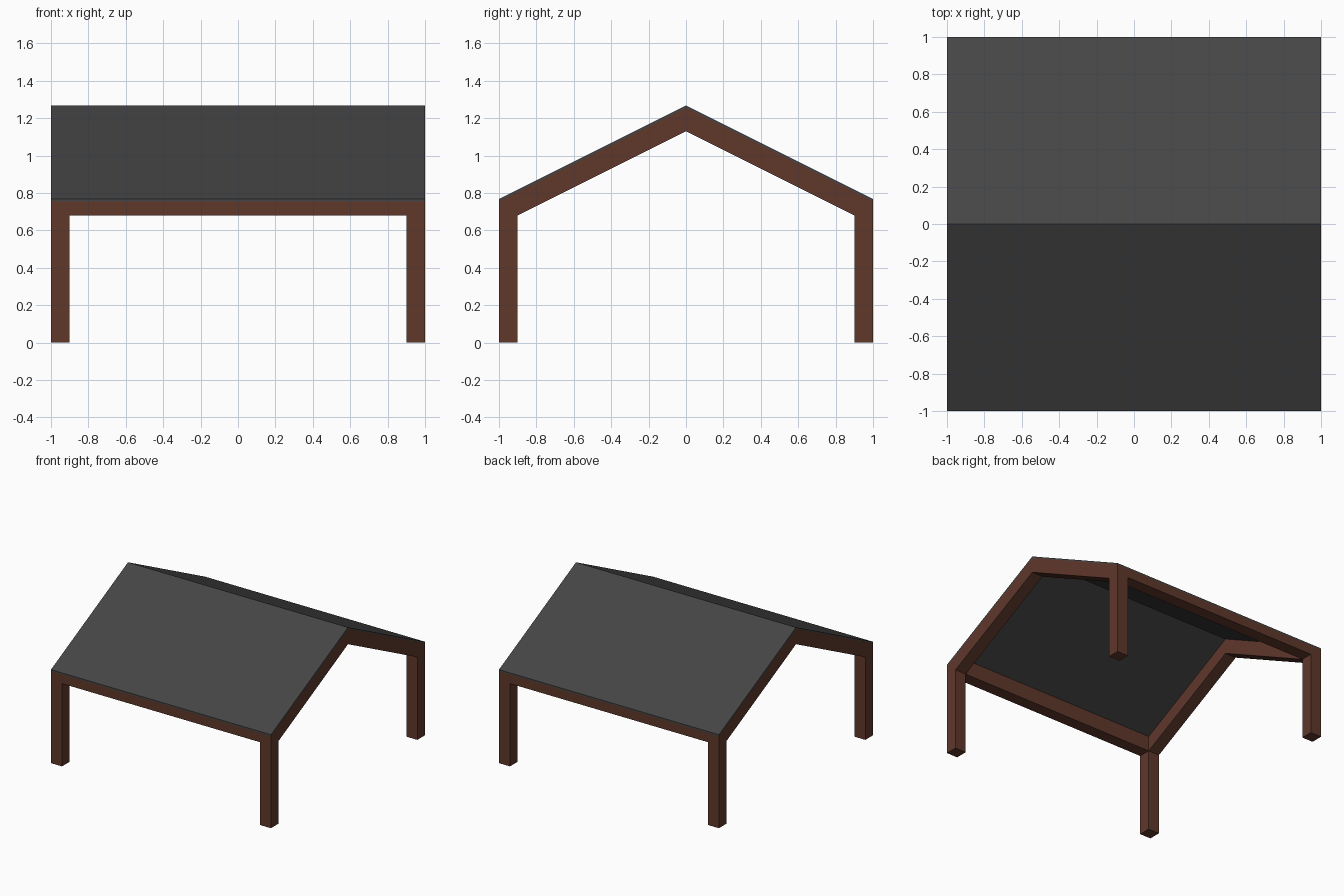
import bpy, bmesh

if "Cube" in bpy.data.objects:
    bpy.data.objects.remove(bpy.data.objects["Cube"])

def material(name, rgb):
    m = bpy.data.materials.new(name)
    m.diffuse_color = (*rgb, 1)
    m.use_nodes = True
    m.node_tree.nodes["Principled BSDF"].inputs["Base Color"].default_value = m.diffuse_color
    return m

wood = material("brown_wood", (0.115, 0.04, 0.024))
slate = material("dark_roofing", (0.06, 0.06, 0.06))

def extrude_x(name, profile, x0, x1, mat):
    """Sweep a closed (y, z) profile from x0 to x1."""
    bm = bmesh.new()
    face = bm.faces.new([bm.verts.new((x0, y, z)) for y, z in profile])
    ext = bmesh.ops.extrude_face_region(bm, geom=[face])
    verts = [v for v in ext["geom"] if isinstance(v, bmesh.types.BMVert)]
    bmesh.ops.translate(bm, verts=verts, vec=(x1 - x0, 0, 0))
    bmesh.ops.recalc_face_normals(bm, faces=bm.faces)
    mesh = bpy.data.meshes.new(name)
    bm.to_mesh(mesh)
    bm.free()
    mesh.materials.append(mat)
    obj = bpy.data.objects.new(name, mesh)
    bpy.context.collection.objects.link(obj)
    return obj

W = 0.10           # timber width
EAVE, RIDGE = 0.755, 1.255
ROOF = 0.013       # roof sheet thickness
IN_EAVE, IN_RIDGE = 0.68, 1.13
I = 1 - W

# Gable frames: two posts and two rafters each
gable = [(-1, 0), (-1, EAVE), (0, RIDGE), (1, EAVE), (1, 0),
         (I, 0), (I, IN_EAVE), (0, IN_RIDGE), (-I, IN_EAVE), (-I, 0)]
extrude_x("left_gable_frame", gable, -1, -I, wood)
extrude_x("right_gable_frame", gable, I, 1, wood)

# Eave beams, tops cut to the roof slope
for name, s in (("front_eave_beam", -1), ("back_eave_beam", 1)):
    beam = [(s, IN_EAVE), (s, EAVE), (s * I, EAVE + W / 2), (s * I, IN_EAVE)]
    extrude_x(name, beam, -I, I, wood)

# Thin pitched roof
roof = [(-1, EAVE), (-1, EAVE + ROOF), (0, RIDGE + ROOF), (1, EAVE + ROOF),
        (1, EAVE), (0, RIDGE)]
extrude_x("roof", roof, -1, 1, slate)
